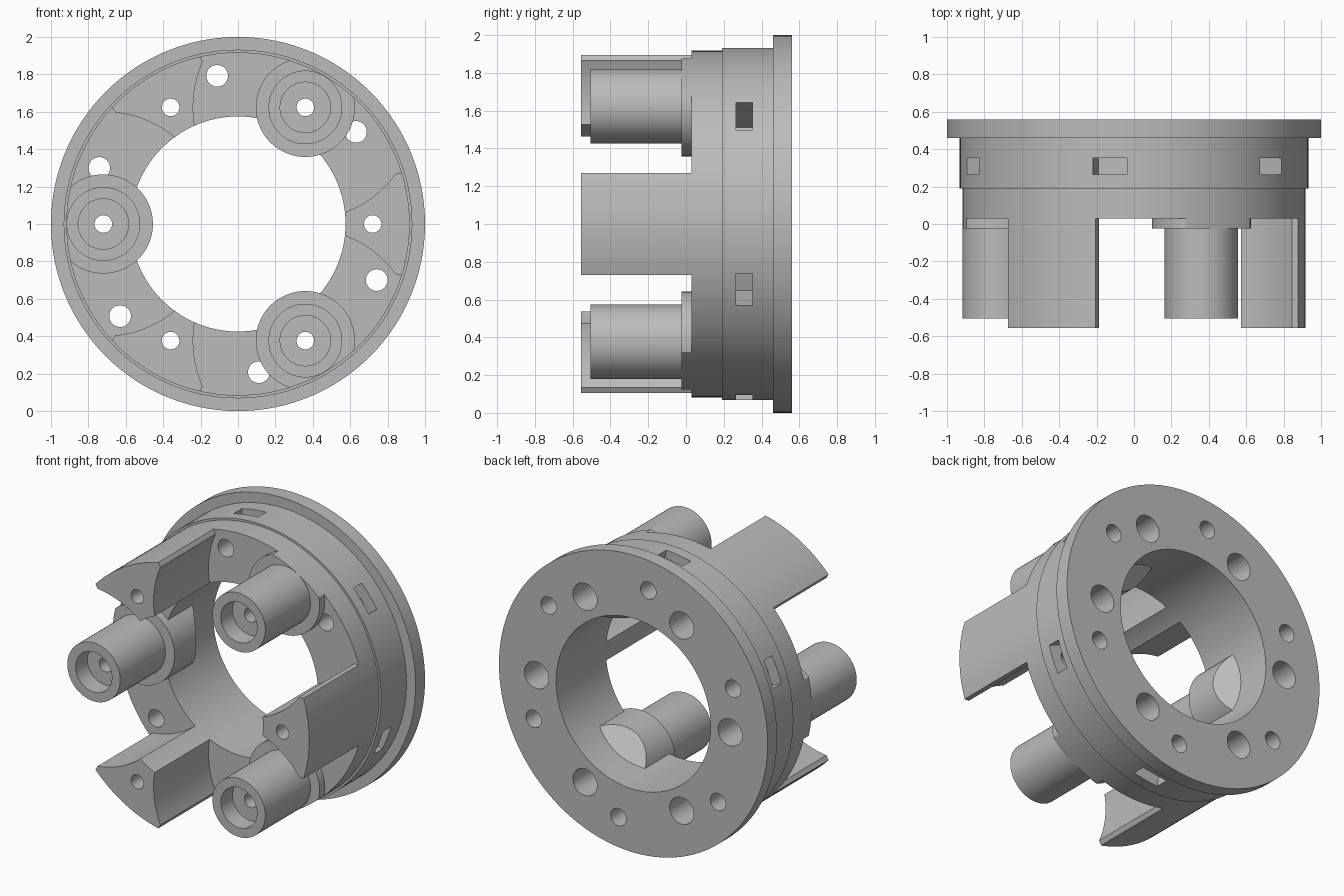
import bpy, bmesh, math
from math import cos, sin, radians, pi
from mathutils import Vector

cube = bpy.data.objects.get("Cube")
if cube:
    bpy.data.objects.remove(cube, do_unlink=True)

grey = bpy.data.materials.new("plain_grey")
grey.use_nodes = True
grey.diffuse_color = (0.5, 0.5, 0.5, 1)
grey.node_tree.nodes["Principled BSDF"].inputs["Base Color"].default_value = (0.5, 0.5, 0.5, 1)

BOLT_R = 0.72           # pitch radius of posts and leg holes
LEGS = (0, 120, 240)
POSTS = (60, 180, 300)


def place(r, t, y, deg):
    """Radial / tangential position at an angle round the y axis."""
    a = radians(deg)
    return Vector((r * cos(a) - t * sin(a), y, 1 + r * sin(a) + t * cos(a)))


def finish(name, bm):
    bmesh.ops.recalc_face_normals(bm, faces=bm.faces)
    mesh = bpy.data.meshes.new(name)
    bm.to_mesh(mesh)
    bm.free()
    mesh.materials.append(grey)
    ob = bpy.data.objects.new(name, mesh)
    bpy.context.collection.objects.link(ob)
    return ob


def prism_bm(points, y0, y1, deg):
    bm = bmesh.new()
    low = [bm.verts.new(place(r, t, y0, deg)) for r, t in points]
    high = [bm.verts.new(place(r, t, y1, deg)) for r, t in points]
    bm.faces.new(low)
    bm.faces.new(high)
    n = len(points)
    for i in range(n):
        j = (i + 1) % n
        bm.faces.new((low[i], low[j], high[j], high[i]))
    return bm


def prism(name, points, y0, y1, deg=0):
    return finish(name, prism_bm(points, y0, y1, deg))


def circle(r, radius, n=48):
    return [(r + radius * cos(2 * pi * i / n), radius * sin(2 * pi * i / n)) for i in range(n)]


def box(r0, r1, t0, t1):
    return [(r0, t0), (r1, t0), (r1, t1), (r0, t1)]


def boolean(target, tool, operation="DIFFERENCE"):
    tool.hide_render = True
    mod = target.modifiers.new("cut", "BOOLEAN")
    mod.operation = operation
    mod.solver = "EXACT"
    mod.object = tool
    bpy.context.view_layer.objects.active = target
    bpy.ops.object.modifier_apply(modifier=mod.name)
    bpy.data.objects.remove(tool, do_unlink=True)


def smooth(ob):
    bpy.ops.object.select_all(action="DESELECT")
    ob.select_set(True)
    bpy.context.view_layer.objects.active = ob
    bpy.ops.object.shade_smooth_by_angle(angle=radians(25))


# Flanged ring, turned from a stepped profile long enough to include the legs
profile = [(0.575, -0.555), (0.918, -0.555), (0.918, 0.19), (0.932, 0.19),
           (0.932, 0.46), (1.0, 0.46), (1.0, 0.56), (0.575, 0.56)]
bm = bmesh.new()
SEG = 120
rings = [[bm.verts.new(place(r, 0, y, 360 * i / SEG)) for r, y in profile] for i in range(SEG)]
for i in range(SEG):
    a, b = rings[i], rings[(i + 1) % SEG]
    for j in range(len(profile)):
        k = (j + 1) % len(profile)
        bm.faces.new((a[j], a[k], b[k], b[j]))
ring = finish("flanged_ring_with_legs", bm)

# Clear the scooped gaps between the legs and square off the leg corners
for deg in POSTS:
    boolean(ring, prism("gap_cutter", circle(BOLT_R, 0.6, 96), -0.7, 0.03, deg))
for deg in LEGS:
    for side in (1, -1):
        corner = box(0.78, 1.1, side * 0.27, side * 0.45)
        boolean(ring, prism("corner_cutter", corner, -0.7, 0.03, deg))

# Bolt holes, counterbored from the back
for deg in LEGS + POSTS:
    boolean(ring, prism("bolt_cutter", circle(BOLT_R, 0.047, 32), -0.7, 0.7, deg))
    boolean(ring, prism("counterbore_cutter", circle(BOLT_R, 0.09), 0.2, 0.7, deg))

# Outer screw holes, each with a nut slot in the rim
for k in range(6):
    deg = 38 + 60 * k
    boolean(ring, prism("screw_cutter", circle(0.8, 0.058, 32), -0.1, 0.7, deg))
    boolean(ring, prism("slot_cutter", box(0.71, 1.1, -0.092, 0.092), 0.265, 0.352, deg))
smooth(ring)

for n, deg in enumerate(POSTS, 1):
    # Collar under the post, trimmed to the ring
    collar = prism(f"post_collar_{n}", circle(BOLT_R, 0.265, 72), -0.025, 0.03, deg)
    boolean(collar, prism("trim", circle(0, 0.918, SEG), -0.1, 0.1), "INTERSECT")
    boolean(collar, prism("bolt_cutter", circle(BOLT_R, 0.047, 32), -0.7, 0.7, deg))
    smooth(collar)

    # Hollow post
    post = prism(f"post_{n}", circle(BOLT_R, 0.197, 64), -0.505, -0.02, deg)
    boolean(post, prism("bolt_cutter", circle(BOLT_R, 0.047, 32), -0.7, 0.7, deg))
    boolean(post, prism("socket_cutter", circle(BOLT_R, 0.135), -0.7, -0.38, deg))
    smooth(post)

    # Sloped lug carrying the collar where it overhangs the bore
    arc = [radians(130 + 5 * i) for i in range(21)]
    outline = [(0.6, 0.203)]
    outline += [(BOLT_R + 0.265 * cos(a), 0.265 * sin(a)) for a in arc]
    outline += [(0.6, -0.203)]
    bm = prism_bm(outline, 0.02, 0.45, deg)
    inward = place(-1, 0, 1, deg) - place(0, 0, 0, deg)
    cut = bmesh.ops.bisect_plane(bm, geom=bm.verts[:] + bm.edges[:] + bm.faces[:],
                                 plane_co=place(0.541, 0, 0.29, deg),
                                 plane_no=inward, clear_outer=True)
    edges = [e for e in cut["geom_cut"] if isinstance(e, bmesh.types.BMEdge)]
    bmesh.ops.holes_fill(bm, edges=edges)
    smooth(finish(f"post_lug_{n}", bm))
